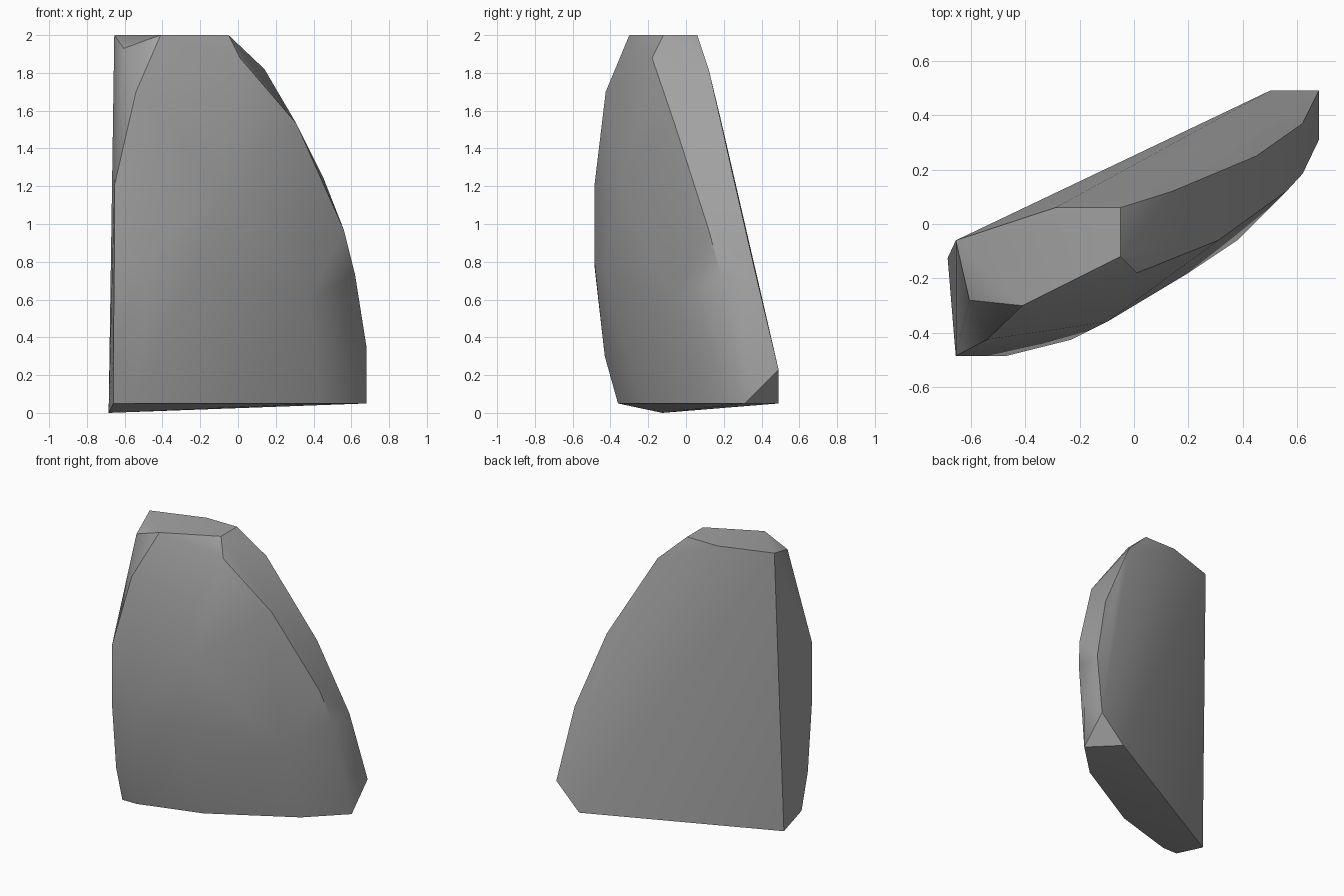
import bpy
import bmesh
import math

# Remove only the default cube
default_cube = bpy.data.objects.get("Cube")
if default_cube:
    bpy.data.objects.remove(default_cube, do_unlink=True)


def make_material(name, colour):
    """One flat colour, shown in the viewport and in a render."""
    material = bpy.data.materials.new(name)
    material.use_nodes = True
    material.diffuse_color = colour
    for node in material.node_tree.nodes:
        if node.type == "BSDF_PRINCIPLED":
            node.inputs["Base Color"].default_value = colour
            node.inputs["Roughness"].default_value = 0.8
    return material


def make_hull(name, corners, material, sharp_degrees):
    """Wrap corner points in a convex stone with soft facets."""
    bm = bmesh.new()
    for corner in corners:
        bm.verts.new(corner)
    result = bmesh.ops.convex_hull(bm, input=bm.verts[:])
    # Drop points that fell inside the hull
    inside = [v for v in bm.verts if not v.link_faces]
    bmesh.ops.delete(bm, geom=inside, context="VERTS")
    # Merge nearly coplanar triangles into clean flat facets
    bmesh.ops.dissolve_limit(bm, angle_limit=math.radians(1.0),
                             verts=bm.verts[:], edges=bm.edges[:])
    bmesh.ops.recalc_face_normals(bm, faces=bm.faces[:])
    mesh = bpy.data.meshes.new(name)
    bm.to_mesh(mesh)
    bm.free()
    mesh.materials.append(material)
    stone = bpy.data.objects.new(name, mesh)
    bpy.context.collection.objects.link(stone)
    bpy.ops.object.select_all(action="DESELECT")
    stone.select_set(True)
    bpy.context.view_layer.objects.active = stone
    bpy.ops.object.shade_smooth_by_angle(angle=math.radians(sharp_degrees))
    return stone


# Flat cap on top
top_cap = [(-.655, -.06, 2), (-.29, .06, 2), (-.05, .06, 2),
           (-.05, -.12, 2), (-.41, -.3, 2)]

# Outline of the base, with one low corner at the back
base = [(-.685, -.125, 0), (-.66, -.36, .05), (-.55, -.36, .05),
        (-.11, -.23, .05), (.44, .08, .05), (.68, .31, .05), (.5, .49, .05)]

# Curved back edge of the sloping shoulder
back_edge = [(.14, .12, 1.82), (.28, .185, 1.55), (.45, .25, 1.25),
             (.62, .37, .73), (.68, .49, .23)]

# Front edge of the sloping shoulder
shoulder_edge = [(.01, -.18, 1.88), (.31, -.06, 1.53), (.56, .12, .97),
                 (.62, .185, .73), (.68, .31, .35)]

# Upright edge at the broken end
end_edge = [(-.605, -.28, 1.93), (-.54, -.425, 1.7), (-.655, -.485, 1.2),
            (-.655, -.485, .78), (-.66, -.43, .3)]

# Swell of the front
front_bulge = [(-.47, -.485, .8), (-.23, -.425, .75), (-.1, -.36, 1.2),
               (.2, -.18, .8), (.38, -.06, .6), (-.12, -.3, 1.6)]

stone_grey = make_material("stone_grey", (.36, .36, .36, 1))
make_hull("rock_slab",
          top_cap + base + back_edge + shoulder_edge + end_edge + front_bulge,
          stone_grey, 30)
